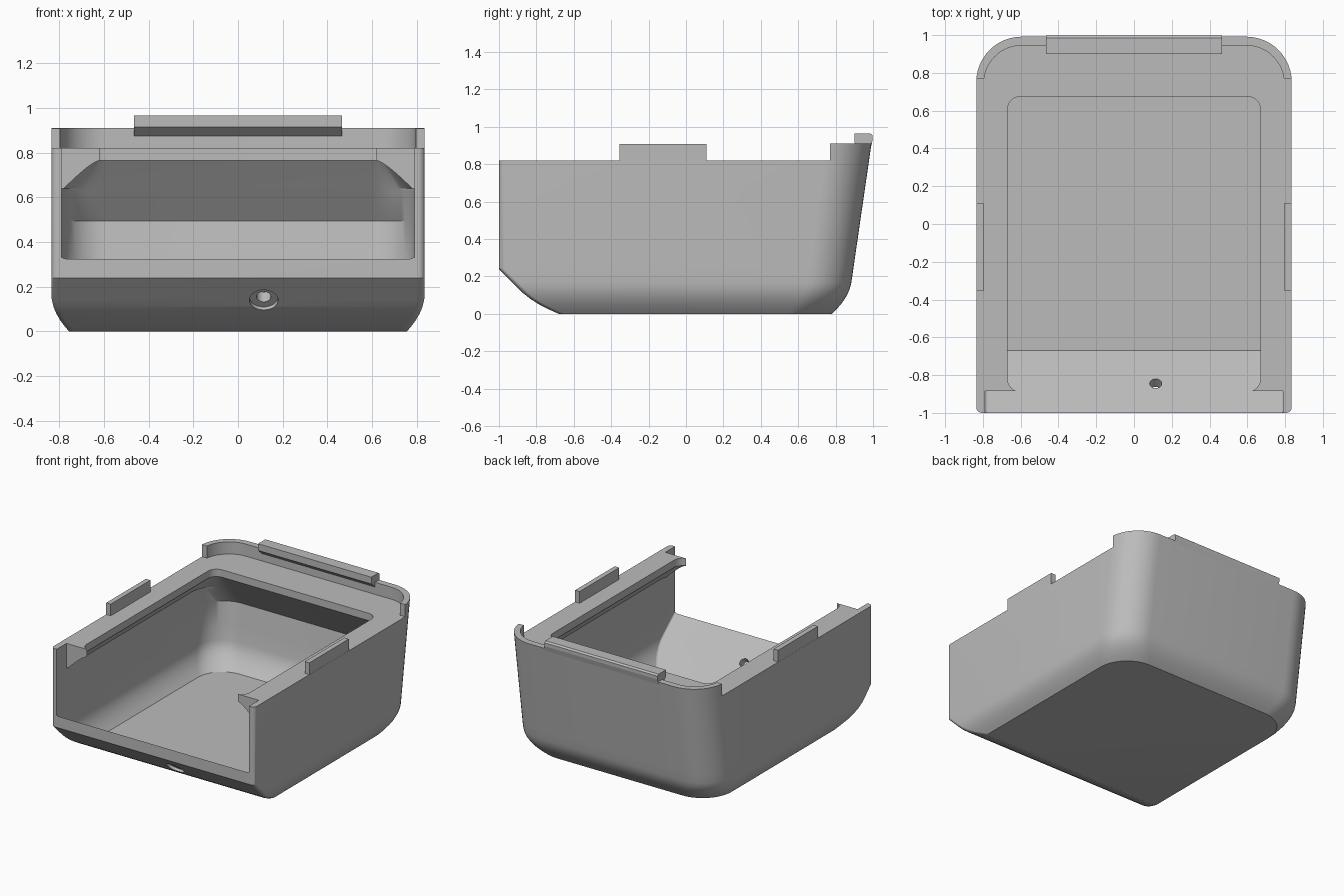
import bpy, bmesh, math
from mathutils import Vector

cube = bpy.data.objects.get("Cube")
if cube:
    bpy.data.objects.remove(cube)

gray = bpy.data.materials.new("plain_gray")
gray.use_nodes = True
COLOR = (0.5, 0.5, 0.5, 1)
gray.diffuse_color = COLOR
gray.node_tree.nodes["Principled BSDF"].inputs["Base Color"].default_value = COLOR

WALL = 0.045


def finish(bm, name):
    bmesh.ops.recalc_face_normals(bm, faces=bm.faces)
    mesh = bpy.data.meshes.new(name)
    bm.to_mesh(mesh)
    bm.free()
    mesh.materials.append(gray)
    ob = bpy.data.objects.new(name, mesh)
    bpy.context.collection.objects.link(ob)
    return ob


def outline(w, front, back, r_back, r_front, steps=12):
    """Rounded rectangle with its own radius front and back."""
    pts = []
    for sx, y, r, start in ((1, back, r_back, 0), (-1, back, r_back, 90),
                            (-1, front, r_front, 180), (1, front, r_front, 270)):
        cx = sx * (w - r)
        cy = y - r if y == back else y + r
        for i in range(steps + 1):
            a = math.radians(start + 90 * i / steps)
            pts.append((cx + r * math.cos(a), cy + r * math.sin(a)))
    return pts


def loft(name, levels):
    """Skin a stack of rounded rectangles: (z, half width, front, back, radii)."""
    bm = bmesh.new()
    rings = [[bm.verts.new((x, y, z)) for x, y in outline(*spec)]
             for z, *spec in levels]
    for a, b in zip(rings, rings[1:]):
        for i in range(len(a)):
            j = (i + 1) % len(a)
            bm.faces.new((a[i], a[j], b[j], b[i]))
    bm.faces.new(rings[0])
    bm.faces.new(rings[-1])
    return finish(bm, name)


def prism(name, profile, x0, x1):
    """Extrude a (y, z) profile along x."""
    bm = bmesh.new()
    face = bm.faces.new([bm.verts.new((x0, y, z)) for y, z in profile])
    out = bmesh.ops.extrude_face_region(bm, geom=[face])["geom"]
    bmesh.ops.translate(bm, vec=(x1 - x0, 0, 0),
                        verts=[v for v in out if isinstance(v, bmesh.types.BMVert)])
    return finish(bm, name)


def box(name, x0, x1, y0, y1, z0, z1):
    return prism(name, [(y0, z0), (y1, z0), (y1, z1), (y0, z1)], x0, x1)


def rod(name, start, end, radius):
    a, b = Vector(start), Vector(end)
    bm = bmesh.new()
    bmesh.ops.create_cone(bm, cap_ends=True, segments=32, radius1=radius,
                          radius2=radius, depth=(b - a).length)
    ob = finish(bm, name)
    ob.location = (a + b) / 2
    ob.rotation_euler = (b - a).to_track_quat("Z", "Y").to_euler()
    return ob


def cut(ob, *cutters):
    bpy.context.view_layer.objects.active = ob
    for c in cutters:
        mod = ob.modifiers.new("cut", "BOOLEAN")
        mod.operation, mod.solver, mod.object = "DIFFERENCE", "EXACT", c
        bpy.ops.object.modifier_apply(modifier=mod.name)
        bpy.data.objects.remove(c)


def smooth(ob):
    bpy.ops.object.select_all(action="DESELECT")
    ob.select_set(True)
    bpy.context.view_layer.objects.active = ob
    bpy.ops.object.shade_smooth_by_angle(angle=math.radians(28))


def lean(z):
    return 0.88 + (z - 0.14) * 0.145


def inset(z):
    """Rounding of the bottom edge."""
    return 0.08 * max(0, 1 - z / 0.17) ** 2


def slope(z):
    """Front face: vertical above, curving under below."""
    pts = [(0, -0.68), (0.02, -0.725), (0.05, -0.785), (0.08, -0.832), (0.11, -0.87), (0.24, -1)]
    for (za, ya), (zb, yb) in zip(pts, pts[1:]):
        if z <= zb:
            return ya + (yb - ya) * (z - za) / (zb - za)
    return -1


def outer(z):
    return (z, 0.835 - inset(z), slope(z), lean(z) - inset(z), 0.24, 0.03)


def inner_low(z):
    d = inset(z - 0.05) * 1.1
    return (z, 0.79 - d, -0.67 - (z - 0.05) * 1.2, lean(z) - WALL - d, 0.2, 0.02)


# Main body with rounded bottom and leaning back
shell = loft("shell", [outer(z) for z in (0, 0.02, 0.05, 0.08, 0.11, 0.14, 0.17, 0.24, 0.82)])

# Cavity: sloped floor front, walls, overhang under the rim, rounded top opening
cavity = loft("cavity_cutter",
              [inner_low(z) for z in (0.05, 0.07, 0.1, 0.13, 0.16, 0.19, 0.22, 0.33)] + [
                  (0.495, 0.79, -1.05, 0.886, 0.2, 0.02),
                  (0.63, 0.79, -1.05, 0.781, 0.2, 0.02),
                  (0.64, 0.79, -1.01, 0.773, 0.19, 0.19),
                  (0.765, 0.67, -0.888, 0.675, 0.07, 0.07),
                  (0.9, 0.67, -0.888, 0.675, 0.07, 0.07)])
slot = box("slot_cutter", -0.79, 0.79, -1.1, -0.885, 0.33, 1)

# Countersunk hole through the front slope
hole = rod("hole_cutter", (0.115, -1.0, 0.04), (0.115, -0.75, 0.29), 0.032)
recess = rod("recess_cutter", (0.115, -1.0, 0.04), (0.115, -0.885, 0.155), 0.064)
cut(shell, cavity, slot, hole, recess)
smooth(shell)

# Raised rim wrapping the back corners
rim = loft("rear_rim", [outer(0.815), outer(0.91)])
cut(rim,
    loft("rim_inner_cutter", [(z, 0.795, -1.2, 0.945, 0.2, 0.02) for z in (0.7, 1)]),
    box("rim_front_cutter", -1, 1, -1.3, 0.77, 0.7, 1))
smooth(rim)

# Latch ledge on the back rim with a chamfered underside
prism("rear_ledge", [(0.9, 0.915), (0.945, 0.875), (0.985, 0.875), (0.998, 0.93),
                     (0.998, 0.955), (0.985, 0.965), (0.9, 0.965)], -0.465, 0.465)

# Locating tabs on the side walls
for side, s in (("left", 1), ("right", -1)):
    box(side + "_tab", s * 0.797, s * 0.834, -0.355, 0.11, 0.81, 0.907)
